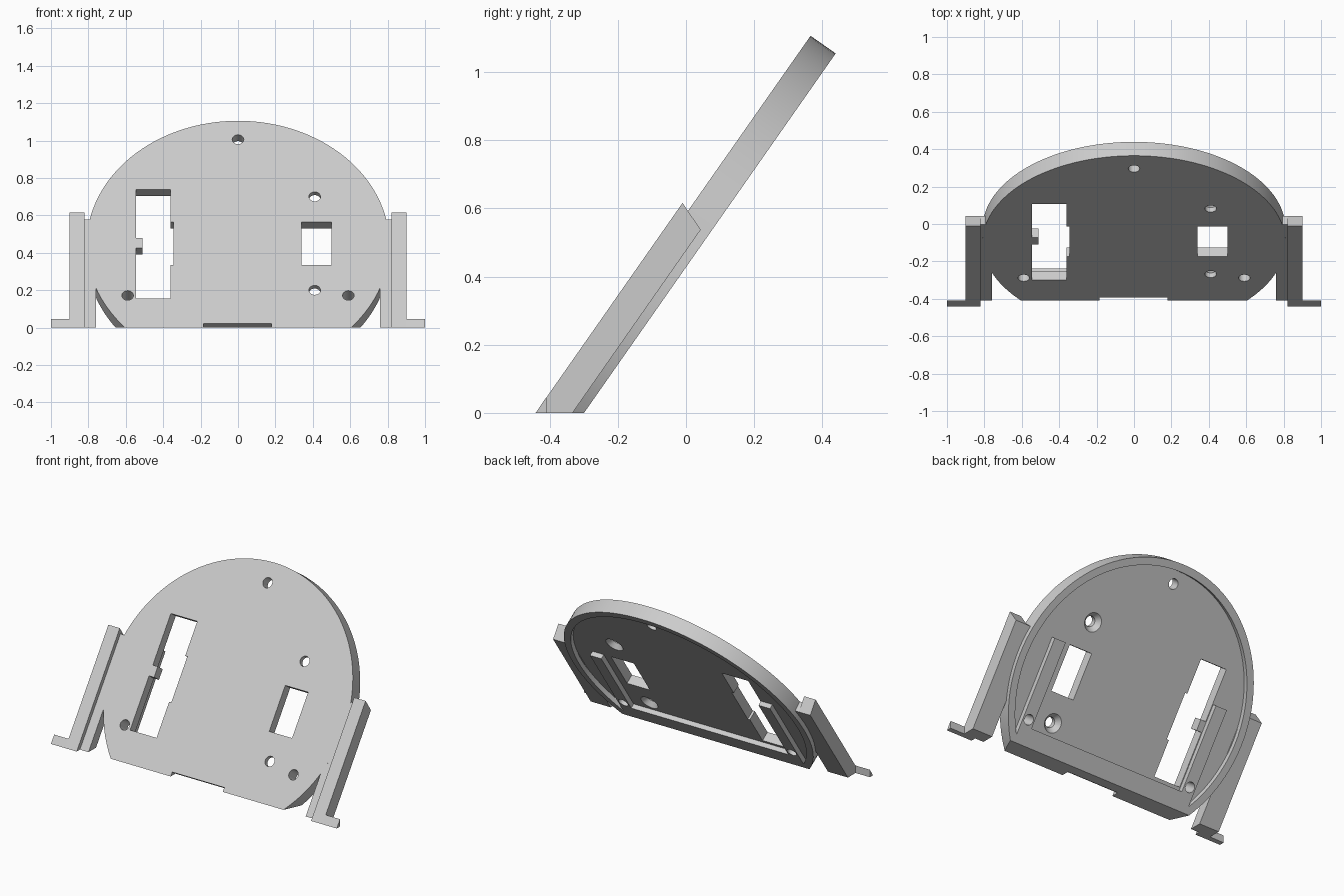
import bpy, bmesh, math
from mathutils import Matrix, Vector

if "Cube" in bpy.data.objects:
    bpy.data.objects.remove(bpy.data.objects["Cube"])

TILT = math.radians(55)
C, S = math.cos(TILT), math.sin(TILT)
THICK, RADIUS, CENTRE = 0.09, 0.81, 0.54
FLOOR = 0.06          # plate thickness left inside the back recess

grey = bpy.data.materials.new("plain grey")
grey.diffuse_color = (0.6, 0.6, 0.6, 1)
grey.use_nodes = True
grey.node_tree.nodes["Principled BSDF"].inputs["Base Color"].default_value = grey.diffuse_color


def add(name, bm):
    bmesh.ops.recalc_face_normals(bm, faces=bm.faces)
    mesh = bpy.data.meshes.new(name)
    bm.to_mesh(mesh)
    bm.free()
    mesh.materials.append(grey)
    ob = bpy.data.objects.new(name, mesh)
    bpy.context.collection.objects.link(ob)
    return ob


# Plate space: x across, u up the slope, d depth behind the front face
def box(name, x0, x1, u0, u1, d0, d1):
    bm = bmesh.new()
    size = Matrix.Diagonal((x1 - x0, u1 - u0, d1 - d0, 1))
    mid = Matrix.Translation(((x0 + x1) / 2, (u0 + u1) / 2, -(d0 + d1) / 2))
    bmesh.ops.create_cube(bm, size=1, matrix=mid @ size)
    return add(name, bm)


def disc(name, x, u, r_front, r_back, d0, d1, n=32):
    bm = bmesh.new()
    bmesh.ops.create_cone(bm, cap_ends=True, segments=n, radius1=r_back, radius2=r_front,
                          depth=d1 - d0, matrix=Matrix.Translation((x, u, -(d0 + d1) / 2)))
    return add(name, bm)


def cut(ob, cutter):
    mod = ob.modifiers.new("cut", 'BOOLEAN')
    mod.operation, mod.solver, mod.object = 'DIFFERENCE', 'EXACT', cutter
    bpy.context.view_layer.update()
    deps = bpy.context.evaluated_depsgraph_get()
    mesh = bpy.data.meshes.new_from_object(ob.evaluated_get(deps))
    ob.modifiers.clear()
    ob.data = mesh
    bpy.data.objects.remove(cutter)


def prism(name, profile, x0, x1):
    bm = bmesh.new()
    face = bm.faces.new([bm.verts.new((x0, y, z)) for y, z in profile])
    ext = bmesh.ops.extrude_face_region(bm, geom=[face])
    verts = [v for v in ext["geom"] if isinstance(v, bmesh.types.BMVert)]
    bmesh.ops.translate(bm, verts=verts, vec=(x1 - x0, 0, 0))
    return add(name, bm)


# Round plate
plate = disc("round_plate", 0, CENTRE, RADIUS, RADIUS, 0, THICK, 128)

# Back recess, leaving a U-shaped raised frame
recess = disc("recess", 0, CENTRE, 0.765, 0.765, FLOOR, 0.2, 128)
cut(recess, box("frame_base", -0.63, 0.63, -0.5, 0.17, 0, 0.3))
for s in (-1, 1):
    x0, x1 = sorted((s * 0.55, s * 0.63))
    cut(recess, box("frame_arm", x0, x1, 0.1, 0.69, 0, 0.3))
cut(plate, recess)

# Long slot with a tab on one side and a shallow notch on the other
slot = box("long_slot", -0.545, -0.36, 0.19, 0.90, -0.1, 0.2)
cut(slot, box("slot_tab", -0.6, -0.51, 0.52, 0.586, -0.2, 0.3))
cut(plate, slot)
cut(plate, box("slot_notch", -0.40, -0.345, 0.41, 0.69, -0.1, 0.2))

# Small window and bottom notch
cut(plate, box("window", 0.34, 0.50, 0.41, 0.69, -0.1, 0.2))
cut(plate, box("bottom_notch", -0.185, 0.18, -0.2, 0.027, -0.1, 0.2))

# Screw holes, two of them countersunk from behind
for x, u in ((0, 1.228), (0.41, 0.855), (0.41, 0.245), (-0.59, 0.21), (0.59, 0.21)):
    cut(plate, disc("hole", x, u, 0.031, 0.031, -0.1, 0.2))
for u in (0.855, 0.245):
    cut(plate, disc("countersink", 0.41, u, 0.031, 0.057, 0.03, FLOOR + 0.001))

# Lean the plate back and trim it flat on the ground
plate.data.transform(Matrix(((1, 0, 0, 0), (0, C, -S, -0.409), (0, S, C, 0), (0, 0, 0, 1))))
bm = bmesh.new()
bm.from_mesh(plate.data)
res = bmesh.ops.bisect_plane(bm, geom=bm.verts[:] + bm.edges[:] + bm.faces[:], dist=1e-5,
                             plane_co=Vector((0, 0, 0)), plane_no=Vector((0, 0, 1)),
                             clear_inner=True)
rim = [e for e in res["geom_cut"] if isinstance(e, bmesh.types.BMEdge)]
bmesh.ops.holes_fill(bm, edges=rim, sides=0)
bmesh.ops.recalc_face_normals(bm, faces=bm.faces)
bm.to_mesh(plate.data)
bm.free()

# Side legs with an inner strip and a wedge foot
leg = [(-0.441, 0), (-0.333, 0), (0.043, 0.537), (-0.01, 0.616)]
strip = [(-0.409, 0), (-0.333, 0), (0.043, 0.537), (-0.004, 0.578)]
foot = [(-0.441, 0), (-0.409, 0), (-0.409, 0.047)]
for side, s in (("left", -1), ("right", 1)):
    prism(side + "_leg", leg, s * 0.82, s * 0.90)
    prism(side + "_leg_strip", strip, s * 0.76, s * 0.82)
    prism(side + "_foot", foot, s * 0.90, s * 1.0)

# Smooth the round rim and holes only
bpy.ops.object.select_all(action='DESELECT')
plate.select_set(True)
bpy.context.view_layer.objects.active = plate
bpy.ops.object.shade_smooth_by_angle(angle=math.radians(30))
